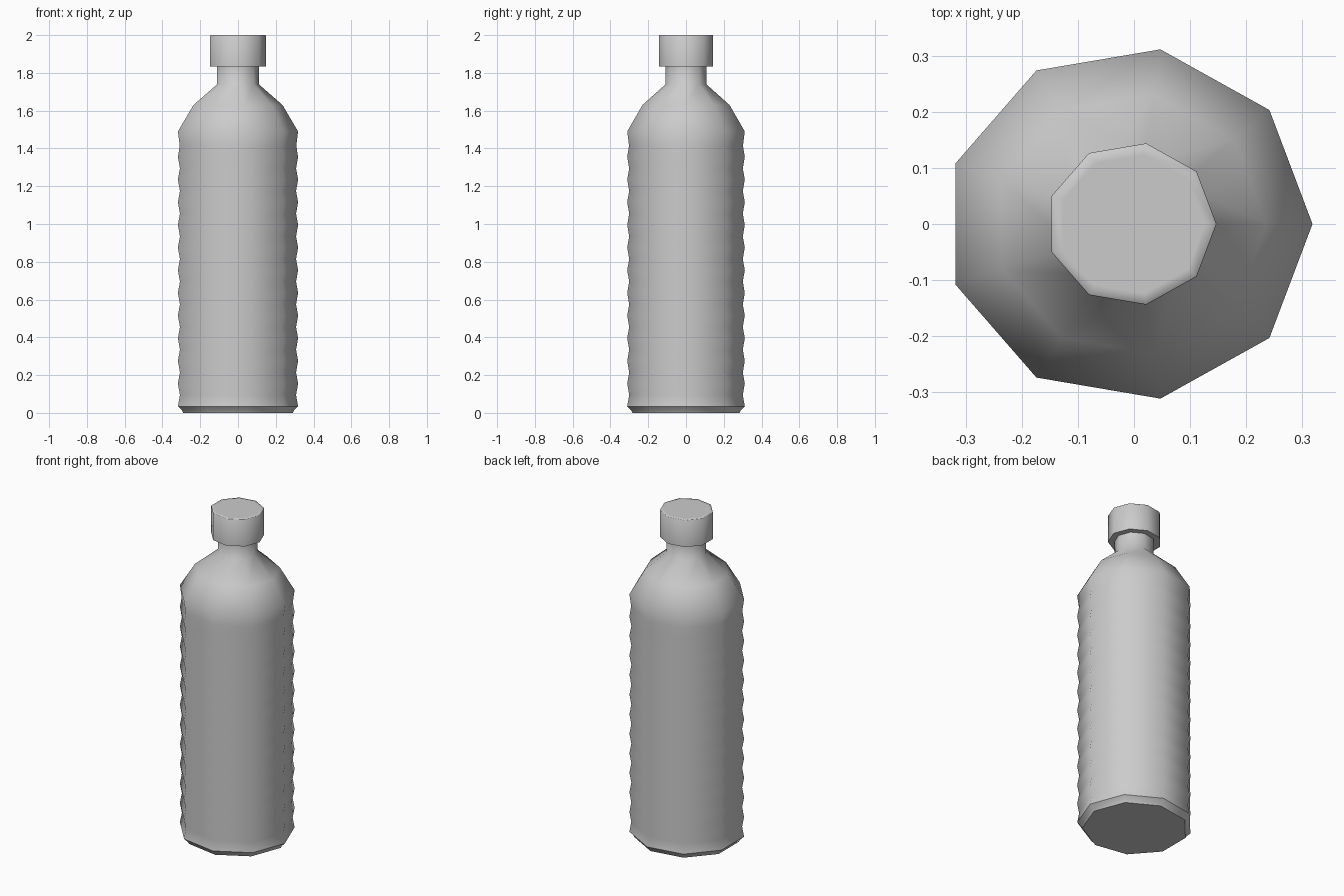
import bpy, bmesh, math

if "Cube" in bpy.data.objects:
    bpy.data.objects.remove(bpy.data.objects["Cube"])

SIDES = 9
RY = 0.316 / 0.328   # slightly flattened in depth


def lathe(name, profile, angle):
    """Revolve (radius, z) points into a closed nine-sided solid."""
    bm = bmesh.new()
    shift = (1 + math.cos(math.radians(160))) / 2   # centre the odd polygon in x
    rings = []
    for r, z in profile:
        ring = []
        for i in range(SIDES):
            a = 2 * math.pi * i / SIDES
            ring.append(bm.verts.new((r * (math.cos(a) - shift), r * RY * math.sin(a), z)))
        rings.append(ring)
    for low, high in zip(rings, rings[1:]):
        for i in range(SIDES):
            j = (i + 1) % SIDES
            bm.faces.new((low[i], low[j], high[j], high[i]))
    bm.faces.new(rings[0][::-1])
    bm.faces.new(rings[-1])
    bmesh.ops.recalc_face_normals(bm, faces=bm.faces)
    mesh = bpy.data.meshes.new(name)
    bm.to_mesh(mesh)
    bm.free()
    ob = bpy.data.objects.new(name, mesh)
    bpy.context.collection.objects.link(ob)
    bpy.ops.object.select_all(action='DESELECT')
    ob.select_set(True)
    bpy.context.view_layer.objects.active = ob
    bpy.ops.object.shade_smooth_by_angle(angle=math.radians(angle))
    return ob


# Bottle: chamfered base, ribbed wall, shoulder and neck
body = [(0.299, 0.0), (0.305, 0.012), (0.328, 0.035)]
step = 0.12
for k in range(11):
    z = 0.035 + k * step
    body += [(0.317, z + step / 2), (0.328, z + step)]
body += [(0.318, 1.415), (0.328, 1.49), (0.243, 1.63), (0.1135, 1.74), (0.1135, 1.84)]
lathe("bottle", body, 50)

# Screw cap with an inset top panel
lathe("cap", [(0.1515, 1.835), (0.1515, 1.998), (0.150, 2.0), (0.130, 2.0)], 60)
